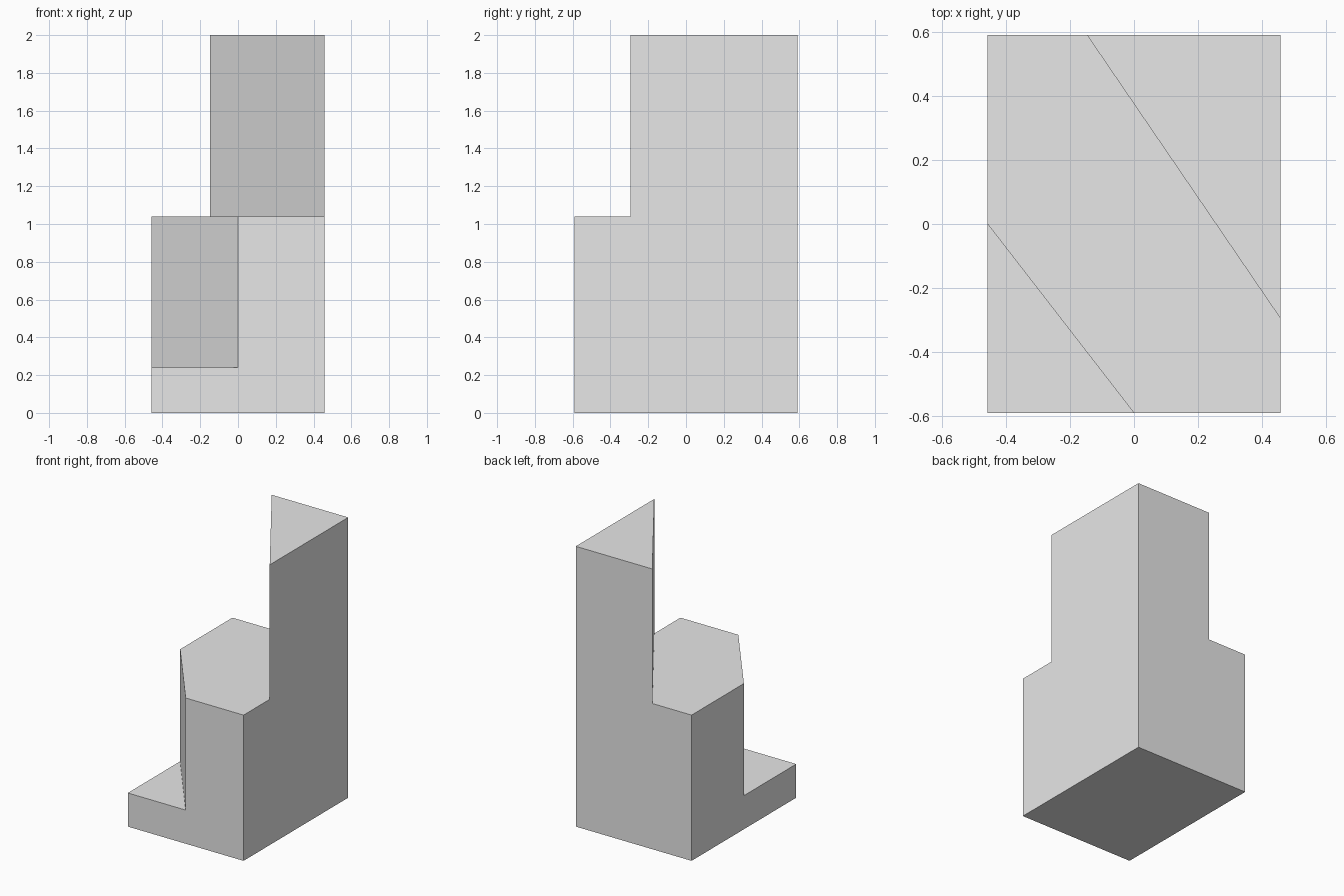
import bpy
import bmesh

cube = bpy.data.objects.get("Cube")
if cube:
    bpy.data.objects.remove(cube, do_unlink=True)

# Overall half sizes and level heights
X, Y = 0.457, 0.59
LEDGE, DECK, TOP = 0.24, 1.04, 2.0

grey = bpy.data.materials.new("plain grey")
grey.use_nodes = True
colour = (0.8, 0.8, 0.8, 1)
grey.diffuse_color = colour
grey.node_tree.nodes["Principled BSDF"].inputs["Base Color"].default_value = colour

# Plan outlines, counter-clockwise, one for each level
base = [(-X, -Y), (X, -Y), (X, Y), (-X, Y)]
cut_corner = [(0, -Y), (X, -Y), (X, Y), (-X, Y), (-X, 0)]
wedge = [(X, -Y / 2), (X, Y), (-0.147, Y)]


def prism(bm, outline, bottom, top):
    """Add a closed prism standing on the given plan outline."""
    lower = [bm.verts.new((x, y, bottom)) for x, y in outline]
    upper = [bm.verts.new((x, y, top)) for x, y in outline]
    bm.faces.new(lower[::-1])
    bm.faces.new(upper)
    for i in range(len(outline)):
        j = (i + 1) % len(outline)
        bm.faces.new((lower[i], lower[j], upper[j], upper[i]))


def make_part(name, outline, top):
    bm = bmesh.new()
    prism(bm, outline, 0, top)
    mesh = bpy.data.meshes.new(name)
    bm.to_mesh(mesh)
    bm.free()
    mesh.materials.append(grey)
    part = bpy.data.objects.new(name, mesh)
    bpy.context.collection.objects.link(part)
    return part


# Stepped block: the taller prisms are fused into the base
block = make_part("stepped_block", base, LEDGE)
for name, outline, top in (("middle_step", cut_corner, DECK),
                           ("corner_tower", wedge, TOP)):
    part = make_part(name, outline, top)
    union = block.modifiers.new(name, "BOOLEAN")
    union.operation = "UNION"
    union.solver = "EXACT"
    union.object = part
    bpy.context.view_layer.objects.active = block
    bpy.ops.object.modifier_apply(modifier=union.name)
    bpy.data.objects.remove(part, do_unlink=True)

# Merge the coplanar wall pieces into single clean faces
bm = bmesh.new()
bm.from_mesh(block.data)
bmesh.ops.remove_doubles(bm, verts=bm.verts, dist=0.0005)
bmesh.ops.dissolve_limit(bm, angle_limit=0.01, verts=bm.verts, edges=bm.edges)
bmesh.ops.recalc_face_normals(bm, faces=bm.faces)
bm.to_mesh(block.data)
bm.free()
